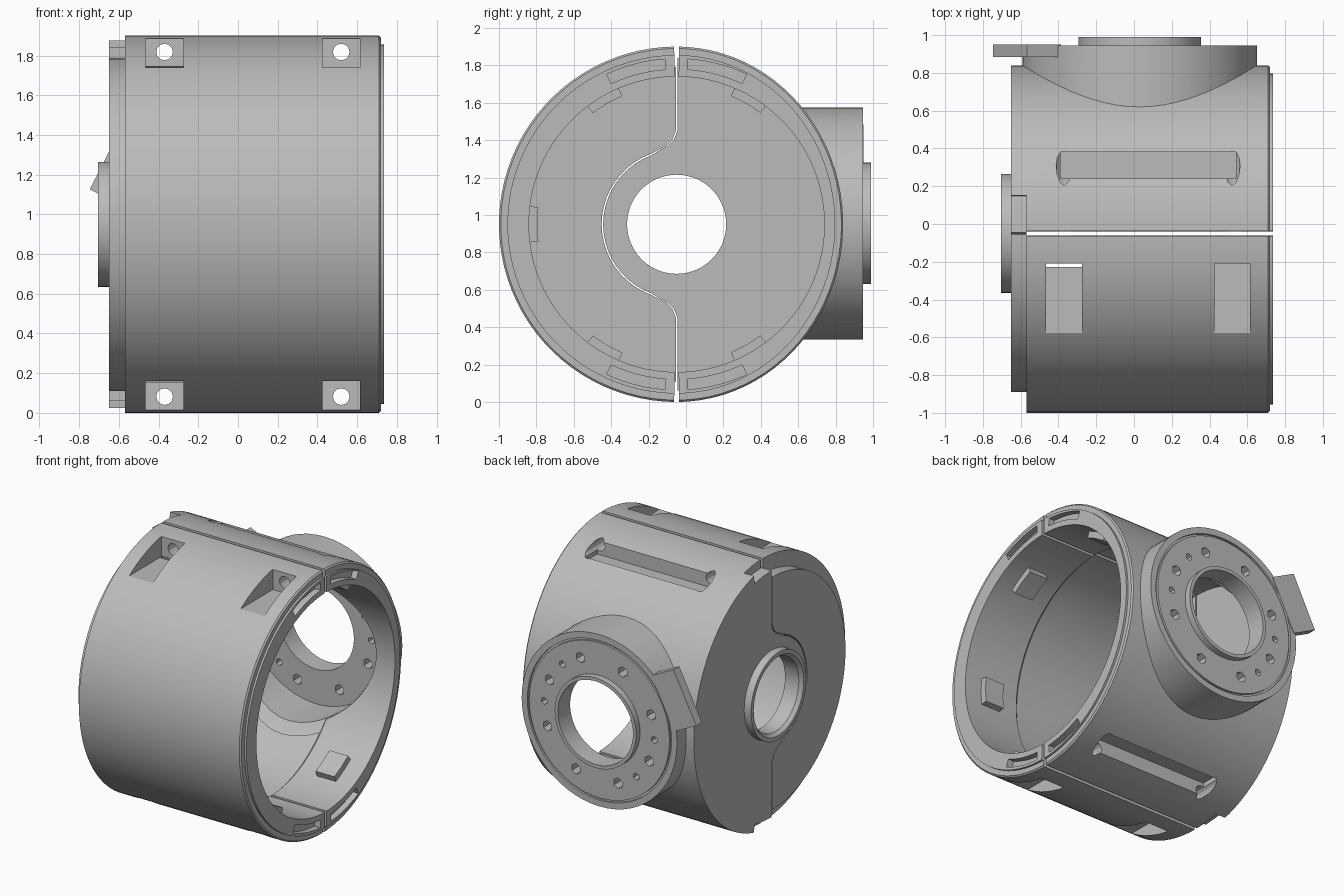
import bpy, bmesh
from math import sin, cos, radians
from mathutils import Matrix

CY, CZ = -0.05, 0.95          # axis of the main drum
PX, PZ = 0.03, 0.955          # axis of the side port
R, BORE = 0.95, 0.79

if "Cube" in bpy.data.objects:
    bpy.data.objects.remove(bpy.data.objects["Cube"], do_unlink=True)

grey = bpy.data.materials.new("plain grey")
grey.use_nodes = True
grey.diffuse_color = (0.5, 0.5, 0.5, 1)
grey.node_tree.nodes["Principled BSDF"].inputs["Base Color"].default_value = (0.5, 0.5, 0.5, 1)


def finish(name, bm):
    bmesh.ops.recalc_face_normals(bm, faces=bm.faces[:])
    mesh = bpy.data.meshes.new(name)
    bm.to_mesh(mesh)
    bm.free()
    mesh.materials.append(grey)
    ob = bpy.data.objects.new(name, mesh)
    bpy.context.collection.objects.link(ob)
    return ob


def on_drum(a, r, t):
    # the rear half of the outer wall is slightly flattened
    flat = 0.937 if r > 0.9 and sin(t) > 0 else 1
    return (a, CY + r * sin(t) * flat, CZ + r * cos(t))


def on_port(a, r, t):
    return (PX + r * sin(t), a, PZ + r * cos(t))


def revolve(name, profile, place, angles, closed=False):
    """Sweep an (axial, radius) outline through angles in degrees."""
    bm = bmesh.new()
    rings = [[bm.verts.new(place(a, r, radians(t))) for a, r in profile] for t in angles]
    n = len(profile)
    pairs = list(zip(rings, rings[1:]))
    if closed:
        pairs.append((rings[-1], rings[0]))
    else:
        bm.faces.new(rings[0])
        bm.faces.new(rings[-1])
    for p, q in pairs:
        for i in range(n):
            j = (i + 1) % n
            bm.faces.new((p[i], p[j], q[j], q[i]))
    return finish(name, bm)


def extrude(name, outline, x0, x1):
    """Prism along x from a (y, z) outline."""
    bm = bmesh.new()
    face = bm.faces.new([bm.verts.new((x0, y, z)) for y, z in outline])
    moved = bmesh.ops.extrude_face_region(bm, geom=[face])["geom"]
    verts = [v for v in moved if isinstance(v, bmesh.types.BMVert)]
    bmesh.ops.translate(bm, verts=verts, vec=(x1 - x0, 0, 0))
    return finish(name, bm)


def box(name, lo, hi):
    bm = bmesh.new()
    size = [h - l for l, h in zip(lo, hi)]
    mid = [(h + l) / 2 for l, h in zip(lo, hi)]
    bmesh.ops.create_cube(bm, size=1, matrix=Matrix.Translation(mid) @ Matrix.Diagonal((*size, 1)))
    return finish(name, bm)


def rod(axis, centre, r, length, sides):
    bm = bmesh.new()
    turn = Matrix.Rotation(radians(90), 4, "Y" if axis == "x" else "X")
    bmesh.ops.create_cone(bm, cap_ends=True, segments=sides, radius1=r, radius2=r,
                          depth=length, matrix=Matrix.Translation(centre) @ turn)
    return finish("cutter", bm)


def cut(targets, cutter):
    cutter.hide_render = True
    for ob in targets:
        mod = ob.modifiers.new("cut", "BOOLEAN")
        mod.operation, mod.solver, mod.object = "DIFFERENCE", "EXACT", cutter
        bpy.context.view_layer.objects.active = ob
        bpy.ops.object.modifier_apply(modifier=mod.name)
    bpy.data.objects.remove(cutter, do_unlink=True)


full = range(0, 360, 6)


# Drum shells, split by a narrow gap at top and bottom
def half_turn(start, gap=0.8):
    return [start + gap] + list(range(start + 4, start + 180, 4)) + [start + 180 - gap]


wall = [(-0.57, R), (0.71, R), (0.72, 0.94), (0.72, 0.905), (0.735, 0.905),
        (0.735, BORE), (0.3, BORE), (0.28, 0.81), (-0.57, 0.81)]
back_shell = revolve("back_shell", wall, on_drum, half_turn(0))
front_shell = revolve("front_shell", wall, on_drum, half_turn(180))
shells = [front_shell, back_shell]


# End plates meeting along a seam that bows round the bearing
def seam(r, dy):
    top = [(dy, 0.5), (dy - 0.02, 0.45), (dy - 0.05, 0.42), (dy - 0.09, 0.4)]
    arc = [(-r * sin(radians(t)), r * cos(radians(t))) for t in range(20, 161, 7)]
    path = top + arc + [(y, -z) for y, z in reversed(top)]
    return [(CY + y, CZ + z) for y, z in path]


def rim(pairs):
    return [on_drum(0, r, radians(t))[1:] for r, t in pairs]


# the back plate is flush with its shell except for a step beside the gap
back_rim = [(R if 13 < t < 167 else 0.89, t) for t in
            [0.3, 7, 12.9, 13.1] + list(range(16, 166, 4)) + [166.9, 167.1, 173, 179.7]]
front_rim = [(0.84, t) for t in half_turn(180, 0.3)]
back_plate = extrude("back_end_plate", rim(back_rim) + seam(0.393, 0.004)[::-1], -0.65, -0.57)
front_plate = extrude("front_end_plate", rim(front_rim) + seam(0.401, -0.004), -0.65, -0.57)
cut([back_plate], rod("x", (-0.6, CY, CZ), 0.27, 0.4, 48))

# Bearing collar on the closed end
collar = revolve("end_collar", [(-0.705, 0.315), (-0.57, 0.315), (-0.57, 0.265), (-0.68, 0.265),
                                (-0.705, 0.285)], on_drum, full, True)

# Side port: hollow neck, grooved flange and raised collar
port = revolve("side_port", [(0.3, 0.62), (0.945, 0.62), (0.945, 0.575), (0.93, 0.575),
                             (0.93, 0.56), (0.945, 0.56), (0.945, 0.325), (0.99, 0.325),
                             (0.99, 0.3), (0.85, 0.3), (0.85, 0.55), (0.3, 0.55)],
               on_port, full, True)
cut([port], rod("x", (0, CY, CZ), 0.8, 3, 90))
cut([back_shell], rod("y", (PX, 0.8, PZ), 0.555, 1.0, 60))
bolts = [(t, 0.038) for t in range(20, 380, 45)] + [(t, 0.025) for t in (42, 87, 222, 267)]
for t, r in bolts:
    x, y, z = on_port(0.9, 0.44, radians(t))
    cut([port], rod("y", (x, y, z), r, 0.3, 6))

# Locating tab on the port rim
tab = box("port_tab", (-0.2, 0.885, 0.57), (0.2, 0.95, 0.77))
tab.data.transform(Matrix.Translation((PX, 0, PZ)) @ Matrix.Rotation(radians(-63), 4, "Y"))

# Clamp pockets, bolt holes and rear slots, above and below
for s in (1, -1):
    def span(a, b):
        return sorted((CZ + s * a, CZ + s * b))
    for x in (-0.37, 0.52):
        z0, z1 = span(0.79, 1.2)
        cut([front_shell], box("cutter", (x - 0.095, -0.65, z0), (x + 0.095, -0.21, z1)))
        cut(shells, rod("y", (x, 0.1, CZ + s * 0.868), 0.042, 0.9, 12))
    z0, z1 = span(0.8, 1.2)
    cut([back_shell], box("cutter", (-0.39, 0.24, z0), (0.54, 0.38, z1)))

# Seal slots in the open rim, either side of each gap
for start in (4, 155, 184, 335):
    slot = [(0.69, 0.83), (0.69, 0.885), (0.8, 0.885), (0.8, 0.83)]
    cut(shells, revolve("cutter", slot, on_drum, range(start, start + 22, 3)))

# Retaining lugs inside the bore
for i, t in enumerate((30, 150, 210, 330, 270)):
    lug = [(0.45, 0.745), (0.6, 0.745), (0.6, 0.82), (0.45, 0.82)]
    revolve("inner_lug_%d" % (i + 1), lug, on_drum, [t - 7, t, t + 7])

# Smooth the round walls, keep edges crisp
for ob in bpy.context.view_layer.objects:
    ob.select_set(ob.type == "MESH" and grey.name in ob.data.materials)
bpy.context.view_layer.objects.active = front_shell
bpy.ops.object.shade_smooth_by_angle(angle=radians(10))
